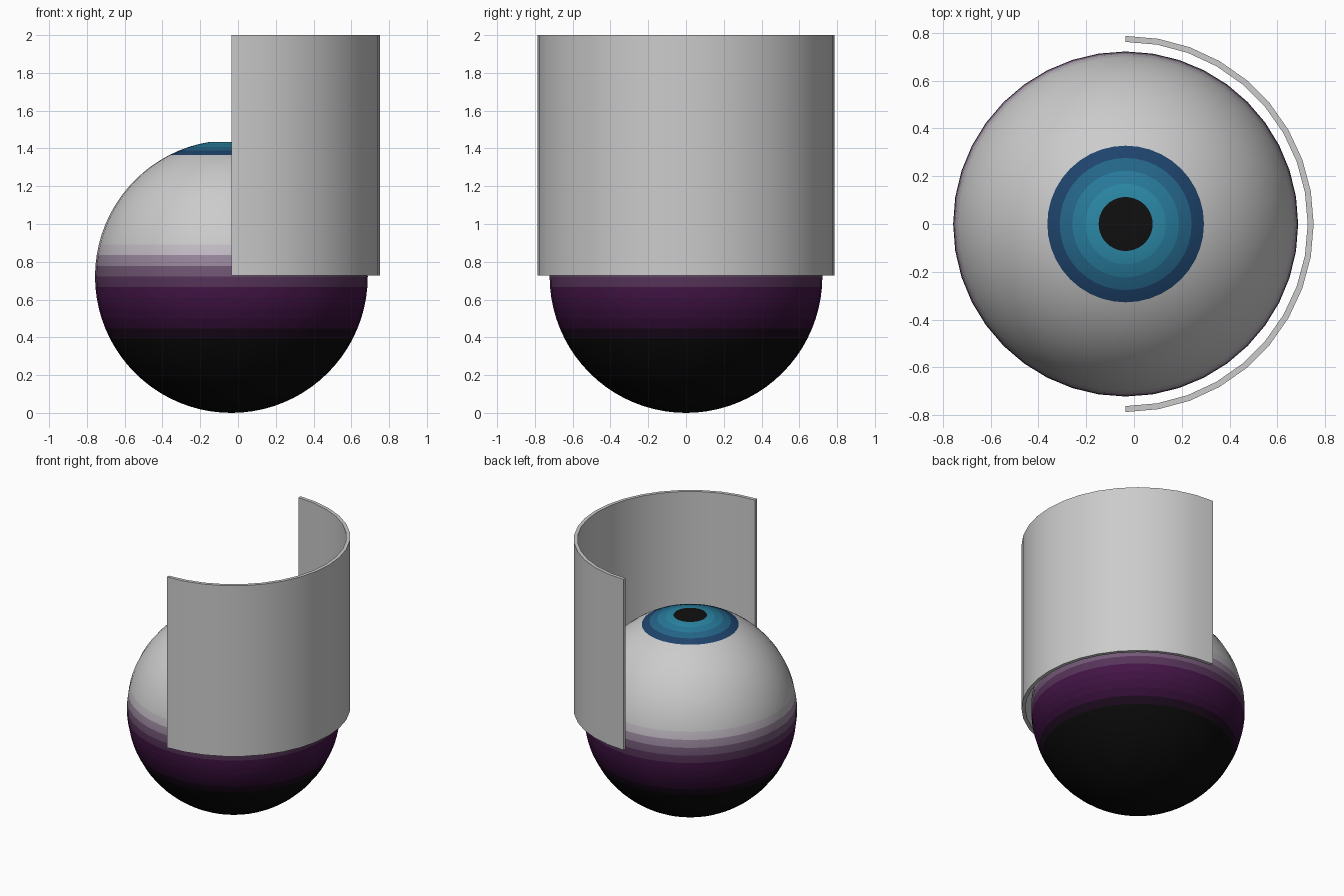
import bpy, bmesh
from math import sin, cos, pi, acos, degrees
from mathutils import Matrix

if "Cube" in bpy.data.objects:
    bpy.data.objects.remove(bpy.data.objects["Cube"])

CX, R = -0.035, 0.722


def ramp(stops, t):
    """Linear blend through (position, colour) stops."""
    if t <= stops[0][0]:
        return stops[0][1]
    for (a, ca), (b, cb) in zip(stops, stops[1:]):
        if t <= b:
            k = (t - a) / (b - a)
            return tuple(p + (q - p) * k for p, q in zip(ca, cb))
    return stops[-1][1]


def finish(bm, name):
    mesh = bpy.data.meshes.new(name)
    bm.to_mesh(mesh)
    bm.free()
    obj = bpy.data.objects.new(name, mesh)
    bpy.context.collection.objects.link(obj)
    bpy.ops.object.select_all(action='DESELECT')
    obj.select_set(True)
    bpy.context.view_layer.objects.active = obj
    bpy.ops.object.shade_smooth_by_angle(angle=0.6)
    return obj


# Colour bands: body by height, iris by angle from the pole
WHITE = (0.8, 0.8, 0.8)
BODY = [(0.40, (0.003, 0.003, 0.003)), (0.48, (0.035, 0.004, 0.04)),
        (0.66, (0.06, 0.008, 0.065)), (0.74, (0.14, 0.07, 0.15)),
        (0.82, (0.36, 0.28, 0.38)), (0.92, WHITE)]
IRIS = [(10, (0.025, 0.26, 0.40)), (18, (0.02, 0.17, 0.30)), (26, (0.012, 0.035, 0.12))]

# Eyeball: sphere with a flat pupil cap, one material per ring
RINGS = 40
bm = bmesh.new()
bmesh.ops.create_uvsphere(bm, u_segments=40, v_segments=RINGS, radius=R,
                          matrix=Matrix.Translation((CX, 0, R)))
cap = R + R * cos(2 * pi / RINGS)
for v in bm.verts:
    v.co.z = min(v.co.z, cap)
rings = {}
for f in bm.faces:
    z = f.calc_center_median().z
    rad = ((f.calc_center_median().x - CX) ** 2 + f.calc_center_median().y ** 2) ** 0.5
    ang = degrees(acos(max(-1, min(1, (z - R) / ((z - R) ** 2 + rad ** 2) ** 0.5))))
    if ang < 9.0:
        col = (0.005, 0.005, 0.005)
    elif ang < 27.2:
        col = ramp(IRIS, ang)
    else:
        col = ramp(BODY, z)
    key = tuple(round(c, 3) for c in col)
    f.material_index = rings.setdefault(key, len(rings))
eye = finish(bm, "eyeball")
for i, col in enumerate(rings):
    mat = bpy.data.materials.new(f"eye_band_{i}")
    mat.diffuse_color = (*col, 1)
    mat.use_nodes = True
    mat.node_tree.nodes["Principled BSDF"].inputs["Base Color"].default_value = mat.diffuse_color
    eye.data.materials.append(mat)

# Shell: thin half cylinder standing around the right side
RO, RI, Z0, Z1, N = 0.787, 0.762, 0.728, 2.0, 18
bm = bmesh.new()
arcs = [-pi / 2 + pi * i / N for i in range(N + 1)]
outline = [(RO, a) for a in arcs] + [(RI, a) for a in reversed(arcs)]
cols = [[bm.verts.new((CX + r * cos(a), r * sin(a), z)) for z in (Z0, Z1)] for r, a in outline]
n = len(cols)
for i in range(n):
    a, b = cols[i], cols[(i + 1) % n]
    bm.faces.new((a[0], b[0], b[1], a[1]))
for i in range(N):
    j = n - 1 - i
    for k in (0, 1):
        bm.faces.new((cols[i][k], cols[i + 1][k], cols[j - 1][k], cols[j][k]))
bmesh.ops.recalc_face_normals(bm, faces=bm.faces)
finish(bm, "half_shell")
